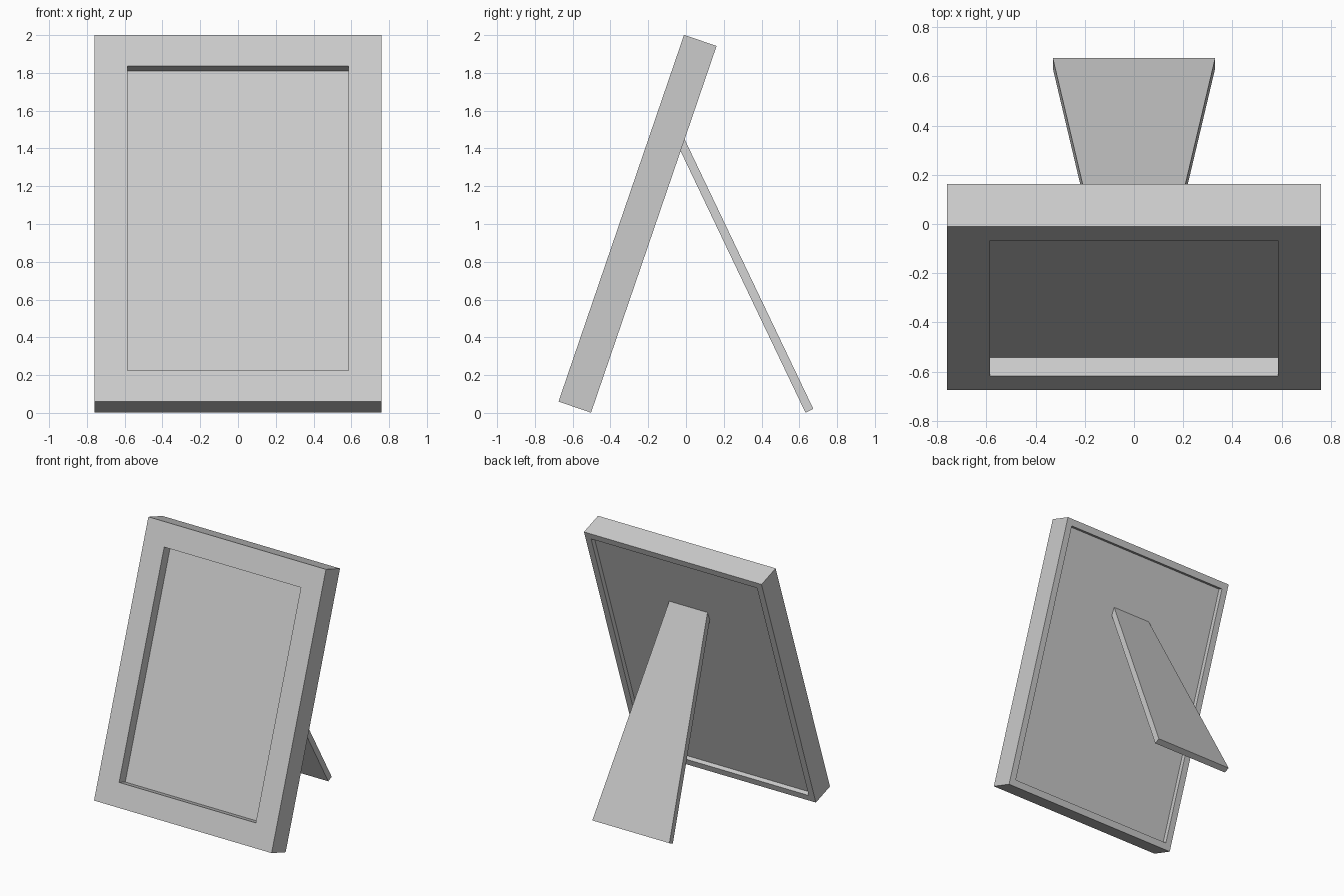
import bpy
import bmesh
import math
from mathutils import Vector

if "Cube" in bpy.data.objects:
    bpy.data.objects.remove(bpy.data.objects["Cube"], do_unlink=True)

WIDTH, HEIGHT, DEPTH = 1.52, 2.052, 0.182
BORDER, RIM = 0.175, 0.05
PANEL_FRONT, PANEL_BACK = 0.08, DEPTH - 0.035
TILT = math.radians(18.9)

grey = bpy.data.materials.new("light grey")
grey.use_nodes = True
colour = (0.6, 0.6, 0.6, 1)
grey.diffuse_color = colour
grey.node_tree.nodes["Principled BSDF"].inputs["Base Color"].default_value = colour


def finish(name, bm):
    """Turn a bmesh into a flat-shaded object with the grey material."""
    bmesh.ops.recalc_face_normals(bm, faces=bm.faces)
    mesh = bpy.data.meshes.new(name)
    bm.to_mesh(mesh)
    bm.free()
    mesh.materials.append(grey)
    obj = bpy.data.objects.new(name, mesh)
    bpy.context.collection.objects.link(obj)
    return obj


def lean(obj):
    """Tip an upright part backwards about the frame's lower front edge."""
    obj.location = (0, -0.675, 0.06)
    obj.rotation_euler.x = -TILT


def rectangle(bm, inset, y):
    """Four corners of the frame outline, moved inwards by the inset."""
    x, low, high = WIDTH / 2 - inset, inset, HEIGHT - inset
    return [bm.verts.new((cx, y, cz))
            for cx, cz in ((-x, low), (x, low), (x, high), (-x, high))]


def bridge(bm, a, b):
    for i in range(4):
        j = (i + 1) % 4
        bm.faces.new((a[i], a[j], b[j], b[i]))


# Frame: a moulding profile (inset, depth) carried round the rectangle
bm = bmesh.new()
profile = [(0, 0), (BORDER, 0), (BORDER, PANEL_FRONT),
           (RIM, PANEL_FRONT), (RIM, DEPTH), (0, DEPTH)]
loops = [rectangle(bm, inset, y) for inset, y in profile]
for k, loop in enumerate(loops):
    bridge(bm, loop, loops[(k + 1) % len(loops)])
lean(finish("frame", bm))

# Panel set into the rebate at the back of the frame
bm = bmesh.new()
front = rectangle(bm, RIM, PANEL_FRONT)
back = rectangle(bm, RIM, PANEL_BACK)
bridge(bm, front, back)
bm.faces.new(front)
bm.faces.new(back)
lean(finish("backing_panel", bm))

# Support leg: a tapered board from the panel down to the ground
bm = bmesh.new()
top, foot = Vector((0, -0.032, 1.5)), Vector((0, 0.674, 0.021))
along = (foot - top).normalized()
thickness = Vector((0, along.z, -along.y)) * 0.046
board = [bm.verts.new(p + Vector((x, 0, 0)))
         for p, x in ((top, -0.163), (top, 0.163), (foot, 0.33), (foot, -0.33))]
under = [bm.verts.new(v.co + thickness) for v in board]
bridge(bm, board, under)
bm.faces.new(board)
bm.faces.new(under)
finish("support_leg", bm)
